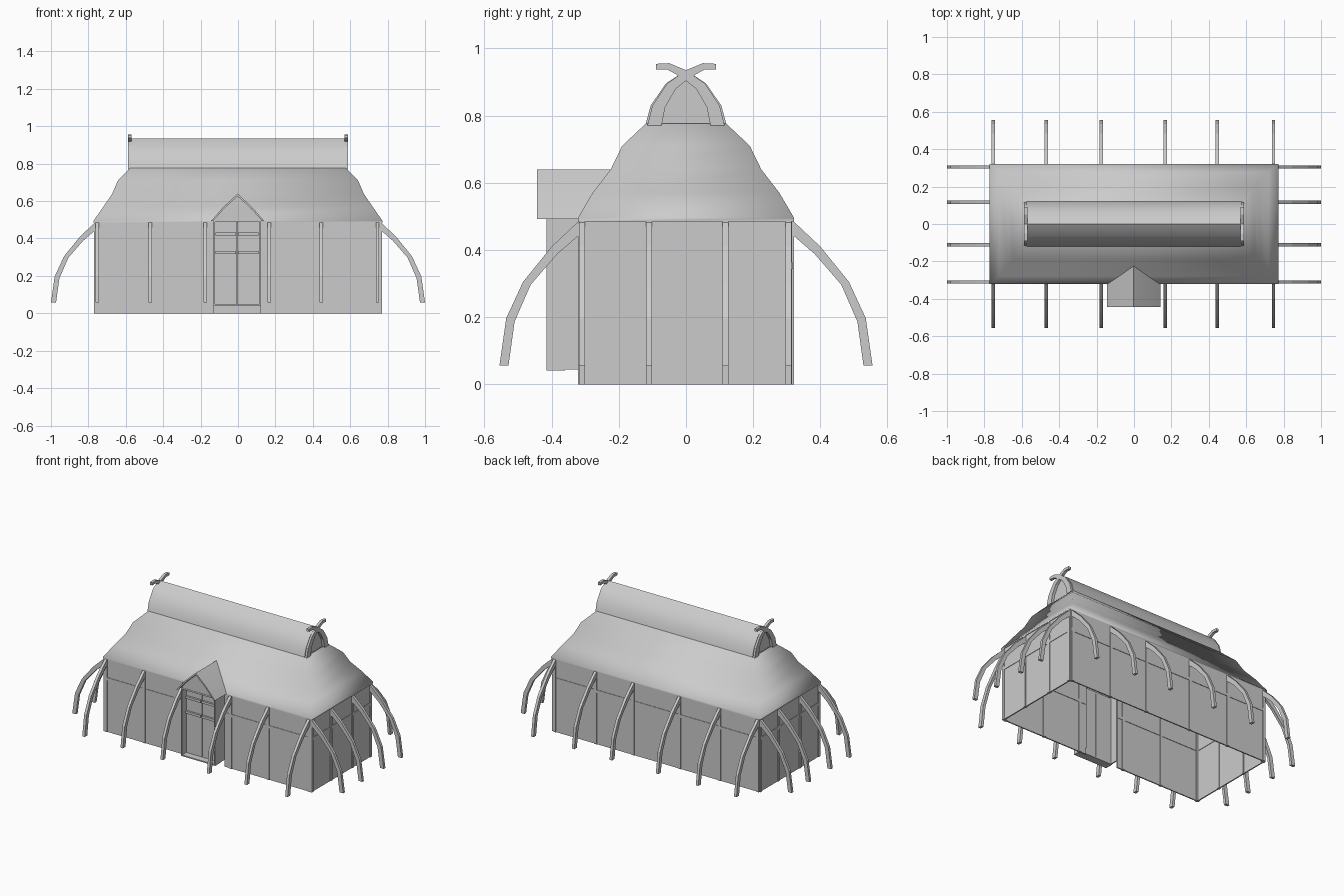
import bpy, bmesh, math
from mathutils import Matrix, Vector

if "Cube" in bpy.data.objects:
    bpy.data.objects.remove(bpy.data.objects["Cube"])


def make(name, verts, faces, angle=None):
    me = bpy.data.meshes.new(name)
    me.from_pydata(verts, [], faces)
    bm = bmesh.new()
    bm.from_mesh(me)
    bmesh.ops.recalc_face_normals(bm, faces=bm.faces)
    bm.to_mesh(me)
    bm.free()
    ob = bpy.data.objects.new(name, me)
    bpy.context.collection.objects.link(ob)
    if angle:
        bpy.ops.object.select_all(action='DESELECT')
        bpy.context.view_layer.objects.active = ob
        ob.select_set(True)
        bpy.ops.object.shade_smooth_by_angle(angle=math.radians(angle))
    return ob


def box(name, x0, x1, y0, y1, z0, z1):
    v = [(x, y, z) for x in (x0, x1) for y in (y0, y1) for z in (z0, z1)]
    f = [(0, 1, 3, 2), (4, 6, 7, 5), (0, 4, 5, 1), (2, 3, 7, 6), (0, 2, 6, 4), (1, 5, 7, 3)]
    return make(name, v, f)


def band(name, outer, inner, a, b, place, angle=None):
    """Solid strip between two polylines (u, z), extruded from a to b; place maps (t, u, z) to xyz."""
    n = len(outer)
    v = [place(t, u, z) for t in (a, b) for line in (outer, inner) for u, z in line]
    f = []
    for i in range(n - 1):
        o0, i0, o1, i1 = i, n + i, 2 * n + i, 3 * n + i
        f += [(o0, o0 + 1, i0 + 1, i0), (o1, i1, i1 + 1, o1 + 1),
              (o0, o1, o1 + 1, o0 + 1), (i0, i0 + 1, i1 + 1, i1)]
    for i in (0, n - 1):
        f.append((i, n + i, 3 * n + i, 2 * n + i))
    return make(name, v, f, angle)


WX, WY, H = 0.76, 0.312, 0.49
POST_X = (-0.752, -0.47, -0.175, 0.167, 0.445, 0.746)
POST_Y = (-0.31, -0.11, 0.117, 0.305)

# Thin walls, with an opening for the doorway
T = 0.004
box("back_wall", -WX, WX, WY - T, WY + T, 0, H)
box("front_wall_left", -WX, -0.128, -WY - T, -WY + T, 0, H)
box("front_wall_right", 0.12, WX, -WY - T, -WY + T, 0, H)
for s in (-1, 1):
    box("end_wall", s * WX - T, s * WX + T, -WY, WY, 0, H)

# Timber posts and rails, proud of both wall faces
P = 0.009
for x in POST_X:
    for s in (-1, 1):
        box("long_wall_post", x - P, x + P, s * WY - P, s * WY + P, 0, H)
for y in POST_Y:
    for s in (-1, 1):
        box("end_wall_post", s * WX - P, s * WX + P, y - P, y + P, 0, H)
R = 0.007
box("back_rail", -WX, WX, WY - R, WY + R, 0.343, 0.363)
box("front_rail_left", -WX, -0.128, -WY - R, -WY + R, 0.343, 0.363)
box("front_rail_right", 0.12, WX, -WY - R, -WY + R, 0.343, 0.363)
for s in (-1, 1):
    box("end_rail", s * WX - R, s * WX + R, -WY, WY, 0.343, 0.363)

# Curved buttresses around all four sides
outer = [(0.315, 0.49), (0.40, 0.41), (0.485, 0.305), (0.535, 0.197), (0.555, 0.057)]
inner = [(0.315, 0.447), (0.383, 0.388), (0.462, 0.297), (0.51, 0.187), (0.528, 0.057)]
for s in (-1, 1):
    for x in POST_X:
        band("long_side_buttress", outer, inner, x - P, x + P,
             lambda t, u, z: (t, s * u, z))
    for y in POST_Y:
        band("end_buttress", outer, inner, y - P, y + P,
             lambda t, u, z: (s * (u + 0.445), t, z))

# Main hipped roof: stacked rectangles, smooth shaded
levels = [(0.772, 0.322, 0.485), (0.772, 0.322, 0.495), (0.72, 0.278, 0.57), (0.672, 0.224, 0.64),
          (0.642, 0.19, 0.71), (0.578, 0.12, 0.776)]
v, f = [], []
for k, (x, y, z) in enumerate(levels):
    v += [(-x, -y, z), (x, -y, z), (x, y, z), (-x, y, z)]
    if k:
        b = 4 * k
        f += [(b - 4 + i, b - 4 + (i + 1) % 4, b + (i + 1) % 4, b + i) for i in range(4)]
make("main_roof", v, f, 80)

# Upper ridge roof with recessed gables
half = [(0.12, 0.775), (0.105, 0.83), (0.06, 0.895), (0.0, 0.935)]
arch = [(-u, z) for u, z in half[:-1]] + half[::-1]
arch_in = [(u * 0.94, z - 0.006) for u, z in arch]
band("ridge_roof", arch, arch_in, -0.575, 0.575, lambda t, u, z: (t, u, z), 40)
for s in (-1, 1):
    make("ridge_gable", [(s * 0.566, u, z) for u, z in arch_in], [tuple(range(len(arch_in)))])

# Crossed curved horns at both ridge ends
horn_top = [(-0.115, 0.77), (-0.1, 0.83), (-0.057, 0.895), (0.0, 0.935), (0.05, 0.956), (0.09, 0.954)]
horn_low = [(-0.073, 0.77), (-0.062, 0.825), (-0.03, 0.88), (0.012, 0.913), (0.055, 0.937), (0.09, 0.937)]
for s in (-1, 1):
    for m in (-1, 1):
        band("ridge_horn", horn_top, horn_low, s * 0.57, s * 0.588,
             lambda t, u, z: (t, m * u, z))

# Entrance porch: jambs, recessed double door and rails
box("porch_jamb_left", -0.13, -0.122, -0.415, -0.31, 0.045, 0.51)
box("porch_jamb_right", 0.114, 0.122, -0.415, -0.31, 0.045, 0.51)
box("door_sill", -0.13, 0.122, -0.415, -0.36, 0.042, 0.05)
for x0, x1 in ((-0.122, -0.006), (-0.002, 0.114)):
    box("door_leaf", x0, x1, -0.37, -0.362, 0.045, 0.5)
    for z in (0.324, 0.423):
        box("door_rail", x0 + 0.002, x1 - 0.004, -0.383, -0.37, z - 0.008, z + 0.008)

# Porch gable and its pitched roof running into the main roof
po = [(0.143, 0.493), (0.078, 0.567), (0.0, 0.64)]
pi = [(0.132, 0.493), (0.072, 0.56), (0.0, 0.626)]
both = lambda p: [(-u, z) for u, z in p[:-1]] + p[::-1]
band("porch_roof", both(po), both(pi), -0.443, -0.215, lambda t, u, z: (u - 0.002, t, z), 40)
make("porch_gable", [(u - 0.002, -0.413, z) for u, z in both(pi)], [(0, 1, 2, 3, 4)])
box("porch_lintel", -0.13, 0.122, -0.415, -0.362, 0.488, 0.498)
